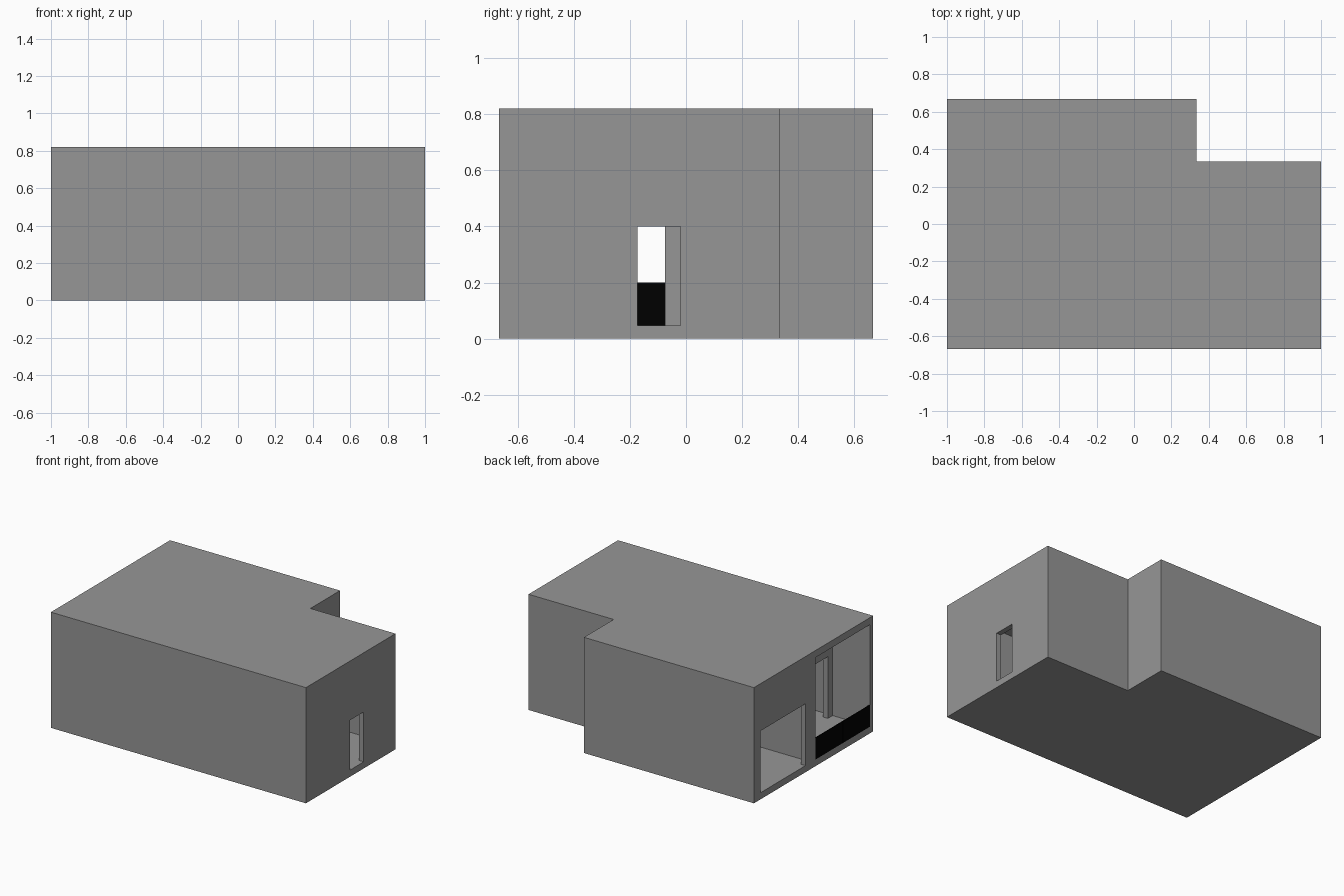
import bpy, bmesh

if "Cube" in bpy.data.objects:
    bpy.data.objects.remove(bpy.data.objects["Cube"])

T = 0.037          # outer wall thickness
FLOOR, CEIL, TOP = 0.047, 0.77, 0.82
W, D, NX, NY = 1.0, 0.667, 0.333, 0.335


def prism(name, outline, z0, z1):
    """Extrude a flat outline from z0 up to z1."""
    bm = bmesh.new()
    face = bm.faces.new([bm.verts.new((x, y, z0)) for x, y in outline])
    up = bmesh.ops.extrude_face_region(bm, geom=[face])["geom"]
    verts = [g for g in up if isinstance(g, bmesh.types.BMVert)]
    bmesh.ops.translate(bm, verts=verts, vec=(0, 0, z1 - z0))
    bmesh.ops.recalc_face_normals(bm, faces=bm.faces)
    mesh = bpy.data.meshes.new(name)
    bm.to_mesh(mesh)
    bm.free()
    obj = bpy.data.objects.new(name, mesh)
    bpy.context.collection.objects.link(obj)
    return obj


def box(name, x0, x1, y0, y1, z0, z1):
    return prism(name, [(x0, y0), (x1, y0), (x1, y1), (x0, y1)], z0, z1)


def paint(obj, name, value):
    mat = bpy.data.materials.get(name) or bpy.data.materials.new(name)
    mat.diffuse_color = (value, value, value, 1)
    mat.use_nodes = True
    mat.node_tree.nodes["Principled BSDF"].inputs["Base Color"].default_value = mat.diffuse_color
    obj.data.materials.append(mat)


# L-shaped house body
house = prism("house_shell", [(-W, -D), (W, -D), (W, NY), (NX, NY), (NX, D), (-W, D)], 0, TOP)

# Rooms and openings to hollow out
hall = [(-0.67, -0.633), (W - T, -0.633), (W - T, NY - T), (NX, NY - T),
        (NX, -0.02), (-0.67, -0.02)]
cutters = [
    prism("hall_space", hall, FLOOR, CEIL),
    box("porch_space", -1.1, -0.707, -0.633, -0.02, FLOOR, CEIL),
    box("garage_space", -W + T, NX - T, 0.025, 0.63, FLOOR, CEIL),
    box("garage_opening", -1.1, -0.9, 0.09, 0.595, FLOOR, 0.485),
    box("porch_doorway", -0.8, -0.6, -0.58, -0.075, FLOOR, 0.485),
    box("side_doorway", 0.9, 1.1, -0.173, -0.02, FLOOR, 0.40),
]
bpy.context.view_layer.objects.active = house
for cutter in cutters:
    cutter.hide_render = True
    mod = house.modifiers.new(cutter.name, 'BOOLEAN')
    mod.operation = 'DIFFERENCE'
    mod.solver = 'EXACT'
    mod.object = cutter
    bpy.ops.object.modifier_apply(modifier=mod.name)
for cutter in cutters:
    bpy.data.objects.remove(cutter)
house.data.materials.clear()
paint(house, "dark_grey_wall", 0.306)

# Row of four black railing panels across the porch, with hairline joints
step = (0.633 - 0.02) / 4
for i in range(4):
    y = -0.633 + i * step
    panel = box(f"railing_panel_{i + 1}", -W, -W + 0.006, y + 0.001, y + step - 0.001, FLOOR, 0.20)
    paint(panel, "black_panel", 0.0)
